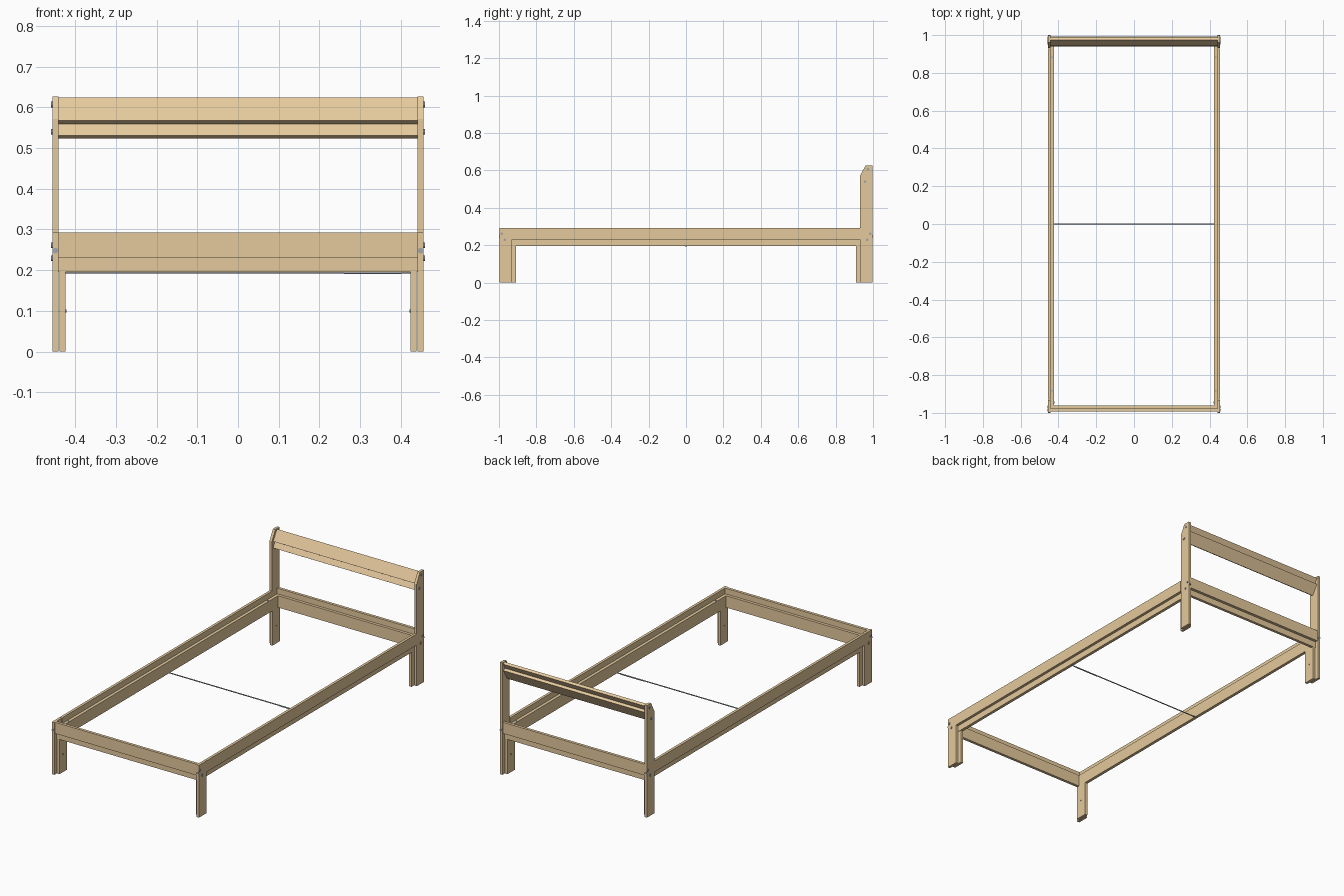
import bpy, bmesh, math
from mathutils import Matrix, Vector

if "Cube" in bpy.data.objects:
    bpy.data.objects.remove(bpy.data.objects["Cube"])

def material(name, rgb):
    m = bpy.data.materials.new(name)
    m.diffuse_color = (*rgb, 1)
    m.use_nodes = True
    m.node_tree.nodes["Principled BSDF"].inputs["Base Color"].default_value = m.diffuse_color
    return m

WOOD = material("pine wood", (0.78, 0.585, 0.335))
STEEL = material("grey steel", (0.36, 0.38, 0.41))

def finish(name, bm, mat, mirror):
    bmesh.ops.recalc_face_normals(bm, faces=bm.faces)
    me = bpy.data.meshes.new(name)
    bm.to_mesh(me)
    bm.free()
    me.materials.append(mat)
    ob = bpy.data.objects.new(name, me)
    bpy.context.collection.objects.link(ob)
    if mirror:
        mod = ob.modifiers.new("mirror", 'MIRROR')
        mod.use_axis = ('x' in mirror, 'y' in mirror, False)
        mod.use_mirror_merge = False
    return ob

def box(name, lo, hi, mirror=""):
    bm = bmesh.new()
    lo, hi = Vector(lo), Vector(hi)
    size = hi - lo
    bmesh.ops.create_cube(bm, size=1, matrix=Matrix.Translation((lo + hi) / 2) @ Matrix.Diagonal((*size, 1)))
    return finish(name, bm, WOOD, mirror)

def extrude_x(name, profile, x0, x1, mirror=""):
    # profile of (y, z) points swept along x
    bm = bmesh.new()
    f = bm.faces.new([bm.verts.new((x0, y, z)) for y, z in profile])
    r = bmesh.ops.extrude_face_region(bm, geom=[f])
    bmesh.ops.translate(bm, vec=(x1 - x0, 0, 0),
                        verts=[v for v in r['geom'] if isinstance(v, bmesh.types.BMVert)])
    return finish(name, bm, WOOD, mirror)

def rods(name, items, mirror=""):
    # each item: start point, end point, radius
    bm = bmesh.new()
    for a, b, r in items:
        a, b = Vector(a), Vector(b)
        rot = (b - a).to_track_quat('Z', 'Y').to_matrix().to_4x4()
        bmesh.ops.create_cone(bm, cap_ends=True, segments=16, radius1=r, radius2=r,
                              depth=(b - a).length, matrix=Matrix.Translation((a + b) / 2) @ rot)
    return finish(name, bm, STEEL, mirror)

XO, XM, XI = 0.456, 0.441, 0.424      # outer face, joint and inner face of side boards
YL = 0.997                            # outer edge of legs

# legs: outer board plus shorter inner board under the ledge
box("front_leg", (XM, -YL, 0), (XO, -0.931, 0.293), "x")
box("inner_leg", (XI, 0.91, 0), (XM - 0.002, 0.976, 0.195), "xy")
extrude_x("headboard_post", [(0.931, 0), (YL, 0), (YL, 0.627), (0.96, 0.627), (0.931, 0.572)], XM, XO, "x")

# rails: raised outer board and lowered inner ledge board
box("side_rail_outer", (XM, -0.93, 0.23), (XO, 0.93, 0.293), "x")
box("side_rail_ledge", (XI, -0.96, 0.195), (XM, 0.96, 0.261), "x")
box("end_rail_outer", (-XM, 0.976, 0.23), (XM, 0.992, 0.293), "y")
box("end_rail_ledge", (-XM, 0.96, 0.195), (XM, 0.976, 0.261), "y")

# headboard slats leaning back 30 degrees
def slat(name, cy, cz, half=0.033, t=0.008):
    u = Vector((math.sin(math.radians(30)), math.cos(math.radians(30))))
    n = Vector((u.y, -u.x))
    c = Vector((cy, cz))
    extrude_x(name, [c + u * a * half + n * b * t for a, b in ((-1, -1), (1, -1), (1, 1), (-1, 1))], -XM, XM)

slat("headboard_upper_slat", 0.965, 0.592)
slat("headboard_lower_slat", 0.964, 0.556)

# bolts in the sides of the legs and posts
rods("side_bolts", [((XO - 0.004, y, z), (XO + 0.003, y, z), 0.007)
                    for y, z in ((0.985, 0.261), (0.968, 0.229))], "xy")
rods("headboard_bolts", [((XO - 0.004, y, z), (XO + 0.003, y, z), 0.007)
                         for y, z in ((0.973, 0.607), (0.957, 0.54))], "x")
rods("leg_edge_bolts", [((0.4485, YL - 0.004, 0.248), (0.4485, 1.0, 0.248), 0.007)], "xy")

# small screws inside the legs and ledges
rods("leg_screws", [((XI + 0.002, 0.945, 0.1), (XI - 0.003, 0.945, 0.1), 0.004)], "xy")
rods("ledge_screws", [((0.433, 0.883, 0.258), (0.433, 0.883, 0.263), 0.005)], "xy")

# cross tie under the middle
rods("middle_tie_rod", [((-0.432, 0, 0.195), (0.432, 0, 0.195), 0.003),
                        ((0.26, 0, 0.194), (0.40, 0, 0.194), 0.0035)])
